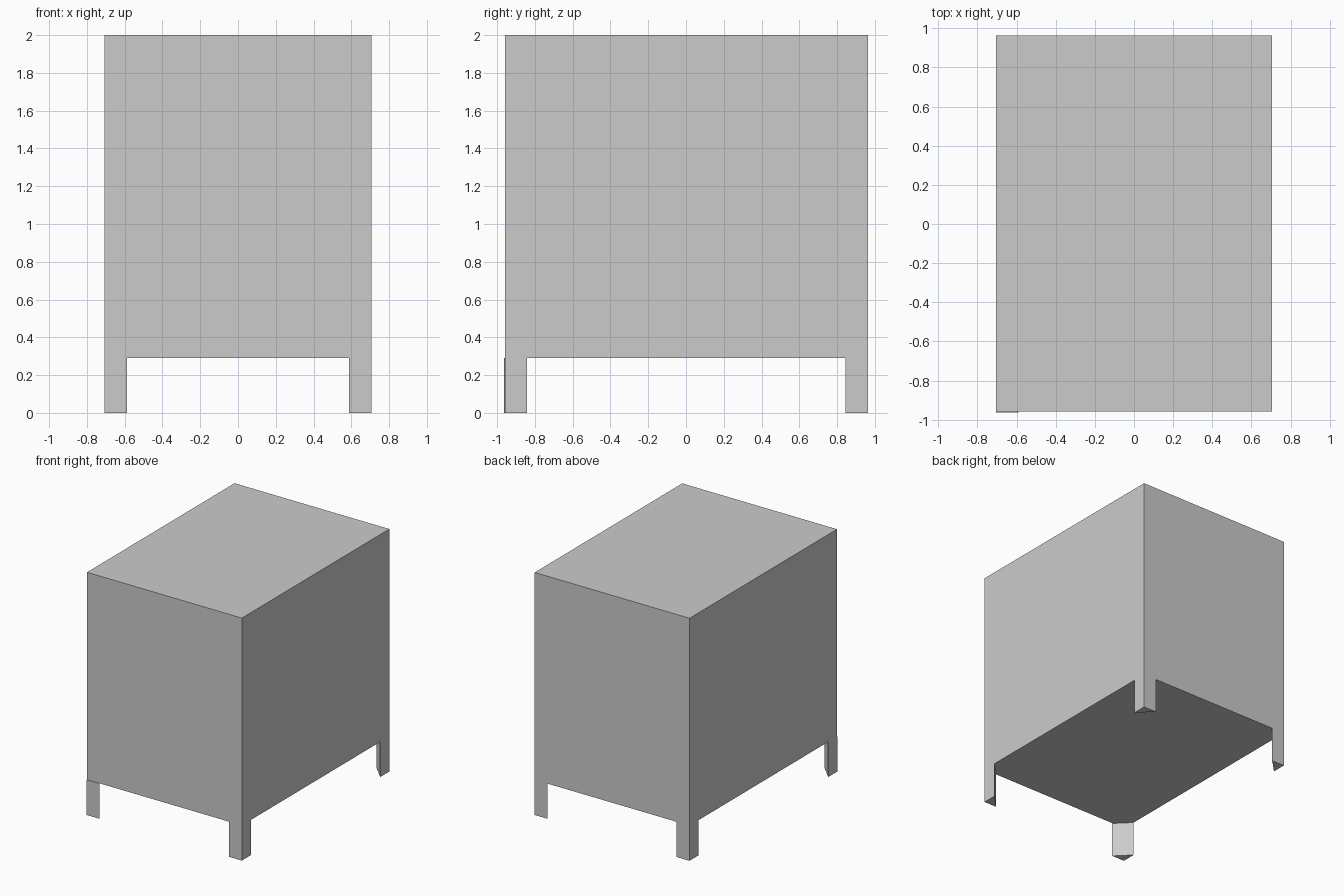
import bpy, bmesh

if "Cube" in bpy.data.objects:
    bpy.data.objects.remove(bpy.data.objects["Cube"])

HX, HY = 0.706, 0.963      # half width and half depth
LEG, LEG_H, TOP = 0.118, 0.29, 2.0


def prism(name, outline, z0, z1):
    """Extrude a flat xy outline from z0 up to z1."""
    bm = bmesh.new()
    face = bm.faces.new([bm.verts.new((x, y, z0)) for x, y in outline])
    ext = bmesh.ops.extrude_face_region(bm, geom=[face], use_keep_orig=True)
    verts = [g for g in ext["geom"] if isinstance(g, bmesh.types.BMVert)]
    bmesh.ops.translate(bm, verts=verts, vec=(0, 0, z1 - z0))
    bmesh.ops.recalc_face_normals(bm, faces=bm.faces)
    mesh = bpy.data.meshes.new(name)
    bm.to_mesh(mesh)
    bm.free()
    obj = bpy.data.objects.new(name, mesh)
    bpy.context.collection.objects.link(obj)
    return obj


# Plain box body
FRONT = -HY + 0.004
prism("cabinet_body", [(-HX, FRONT), (HX, FRONT), (HX, HY), (-HX, HY)], LEG_H, TOP)

# Triangular corner legs; the front left one sits slightly proud of the body
for side, sx in (("left", -1), ("right", 1)):
    for end, y, sy in (("front", FRONT, -1), ("back", HY, 1)):
        if (side, end) == ("left", "front"):
            y = -HY
        x = sx * HX
        prism(f"{end}_{side}_leg",
              [(x, y), (x - sx * LEG, y), (x, y - sy * LEG)], 0, LEG_H)
